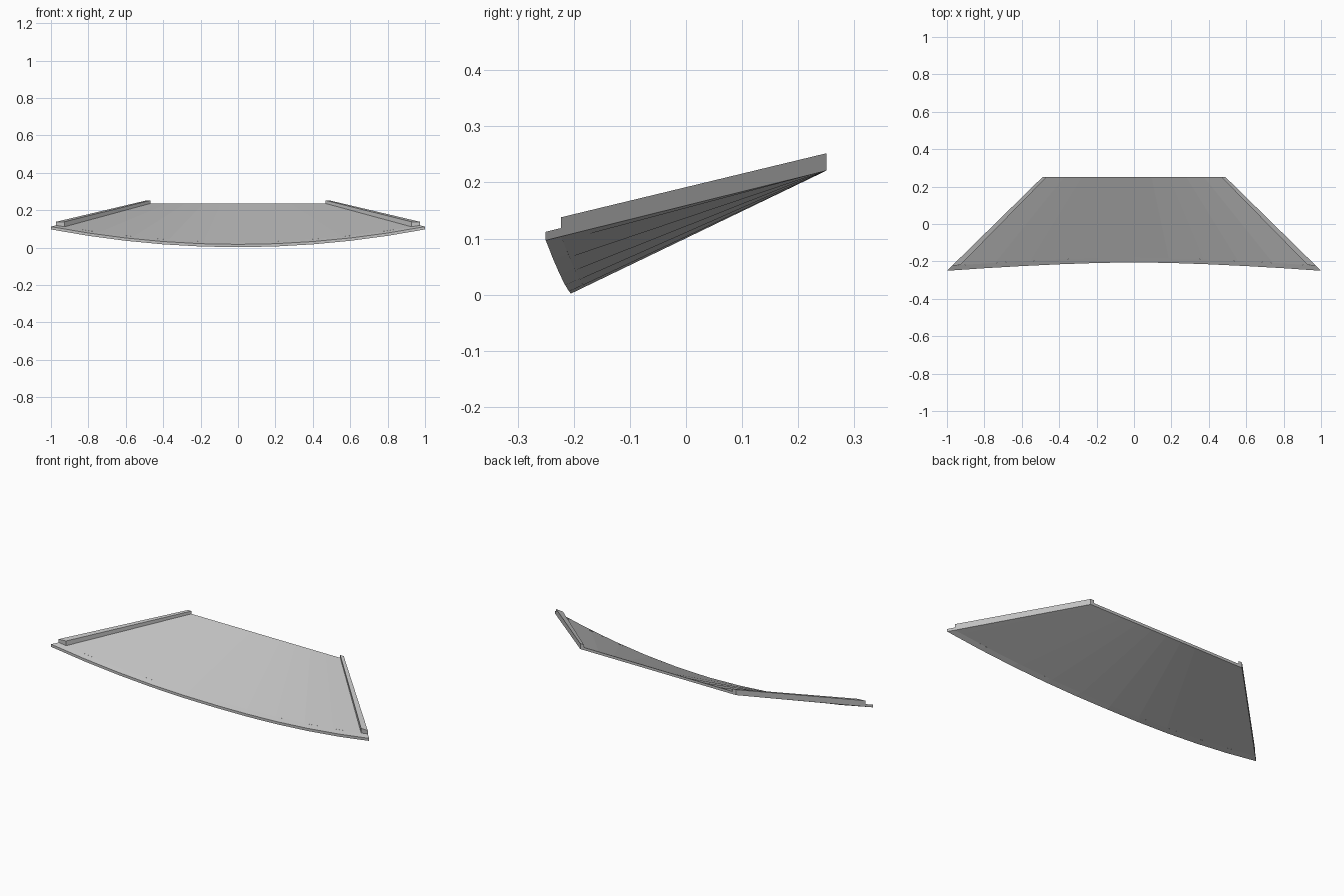
import bpy
import bmesh
from mathutils import Vector

cube = bpy.data.objects.get("Cube")
if cube:
    bpy.data.objects.remove(cube, do_unlink=True)

grey = bpy.data.materials.new("light grey")
grey.use_nodes = True
colour = (0.53, 0.53, 0.53, 1)
grey.diffuse_color = colour
grey.node_tree.nodes["Principled BSDF"].inputs["Base Color"].default_value = colour

SEGMENTS = 10
THICK = 0.015
LIP = 0.055      # share of the depth taken by the front lip
INNER = 0.955    # share of the half width where the side rails begin


def underside(u, t):
    """Ruled surface from the curved front edge (t=0) to the straight back (t=1)."""
    front = Vector((u, -0.205 - 0.045 * abs(u) ** 1.6, 0.002 + 0.095 * u * u))
    back = Vector((0.49 * u, 0.25, 0.221))
    return front.lerp(back, t)


def raised(u, t):
    return underside(u, t) + Vector((0, 0, THICK))


def rail_top(u, t):
    p = underside(u, t)
    p.z = 0.138 + (0.252 - 0.138) * (t - LIP) / (1 - LIP)
    return p


def slab(name, us, t0, t1, top):
    """Closed strip of four-cornered sections swept across the width."""
    bm = bmesh.new()
    rings = [[bm.verts.new(p) for p in (underside(u, t0), underside(u, t1),
                                        top(u, t1), top(u, t0))] for u in us]
    for a, b in zip(rings, rings[1:]):
        for i in range(4):
            j = (i + 1) % 4
            bm.faces.new((a[i], a[j], b[j], b[i]))
    bm.faces.new(rings[0])
    bm.faces.new(rings[-1][::-1])
    bmesh.ops.recalc_face_normals(bm, faces=bm.faces)
    mesh = bpy.data.meshes.new(name)
    bm.to_mesh(mesh)
    bm.free()
    mesh.materials.append(grey)
    obj = bpy.data.objects.new(name, mesh)
    bpy.context.collection.objects.link(obj)
    return obj


steps = [2 * i / SEGMENTS - 1 for i in range(SEGMENTS + 1)]

# Curved front lip and the main sloping panel behind it
slab("front_lip", steps, 0, LIP, raised)
slab("main_panel", [u * INNER for u in steps], LIP, 1, raised)

# Raised rails along both slanted sides
for side, name in ((1, "left_rail"), (-1, "right_rail")):
    slab(name, [side * INNER, side], LIP, 1, rail_top)
